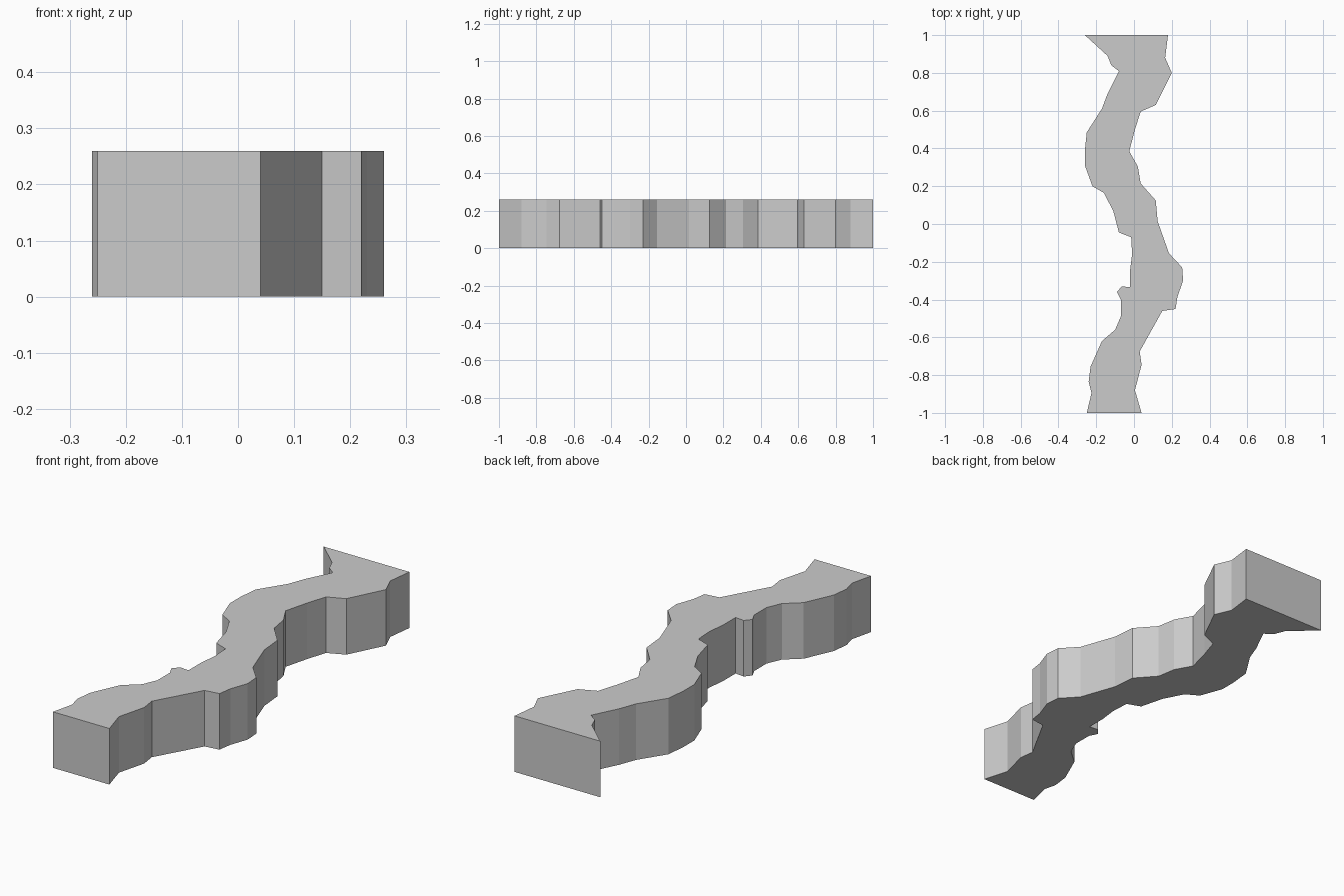
import bpy
import bmesh

# Remove the default object only
default_object = bpy.data.objects.get("Cube")
if default_object is not None:
    bpy.data.objects.remove(default_object, do_unlink=True)

HEIGHT = 0.26


def make_material(name, colour):
    material = bpy.data.materials.new(name)
    material.use_nodes = True
    material.diffuse_color = colour
    shader = next(n for n in material.node_tree.nodes if n.type == "BSDF_PRINCIPLED")
    shader.inputs["Base Color"].default_value = colour
    return material


def extrude_outline(name, outline, height, material):
    """Fill a closed outline on the ground and raise it into a solid."""
    bm = bmesh.new()
    base = bm.faces.new([bm.verts.new((x, y, 0.0)) for x, y in outline])
    raised = bmesh.ops.extrude_face_region(bm, geom=[base], use_keep_orig=True)
    top_verts = [g for g in raised["geom"] if isinstance(g, bmesh.types.BMVert)]
    bmesh.ops.translate(bm, verts=top_verts, vec=(0.0, 0.0, height))
    # Split the winding caps cleanly into triangles
    caps = [f for f in bm.faces if len(f.verts) > 4]
    bmesh.ops.triangulate(bm, faces=caps, ngon_method="BEAUTY")
    bmesh.ops.recalc_face_normals(bm, faces=bm.faces)

    mesh = bpy.data.meshes.new(name)
    bm.to_mesh(mesh)
    bm.free()
    mesh.materials.append(material)
    solid = bpy.data.objects.new(name, mesh)
    bpy.context.collection.objects.link(solid)
    return solid


# Right-hand bank, followed from the back to the front
right_bank = [
    (-.26, 1), (-.14, .89), (-.12, .84), (-.08, .81), (-.14, .69),
    (-.17, .61), (-.25, .485), (-.26, .39), (-.26, .31), (-.22, .2),
    (-.16, .165), (-.11, .07), (-.08, -.045), (-.015, -.07),
    (-.01, -.16), (-.02, -.24), (-.02, -.335), (-.065, -.33),
    (-.09, -.36), (-.07, -.4), (-.07, -.49), (-.1, -.56),
    (-.17, -.62), (-.23, -.755), (-.24, -.835), (-.225, -.895),
    (-.25, -1),
]

# Left-hand bank, followed from the front to the back
left_bank = [
    (.04, -1), (.005, -.88), (.04, -.745), (.03, -.675), (.15, -.46),
    (.22, -.45), (.23, -.385), (.26, -.3), (.255, -.23), (.185, -.155),
    (.125, .015), (.115, .125), (.035, .215), (.02, .305),
    (-.025, .385), (.005, .5), (.035, .595), (.115, .63), (.2, .8),
    (.165, .88), (.18, 1),
]

# One flat-shaded winding slab between the two banks
grey = make_material("light grey", (0.6, 0.6, 0.6, 1.0))
extrude_outline("winding_slab", right_bank + left_bank, HEIGHT, grey)
